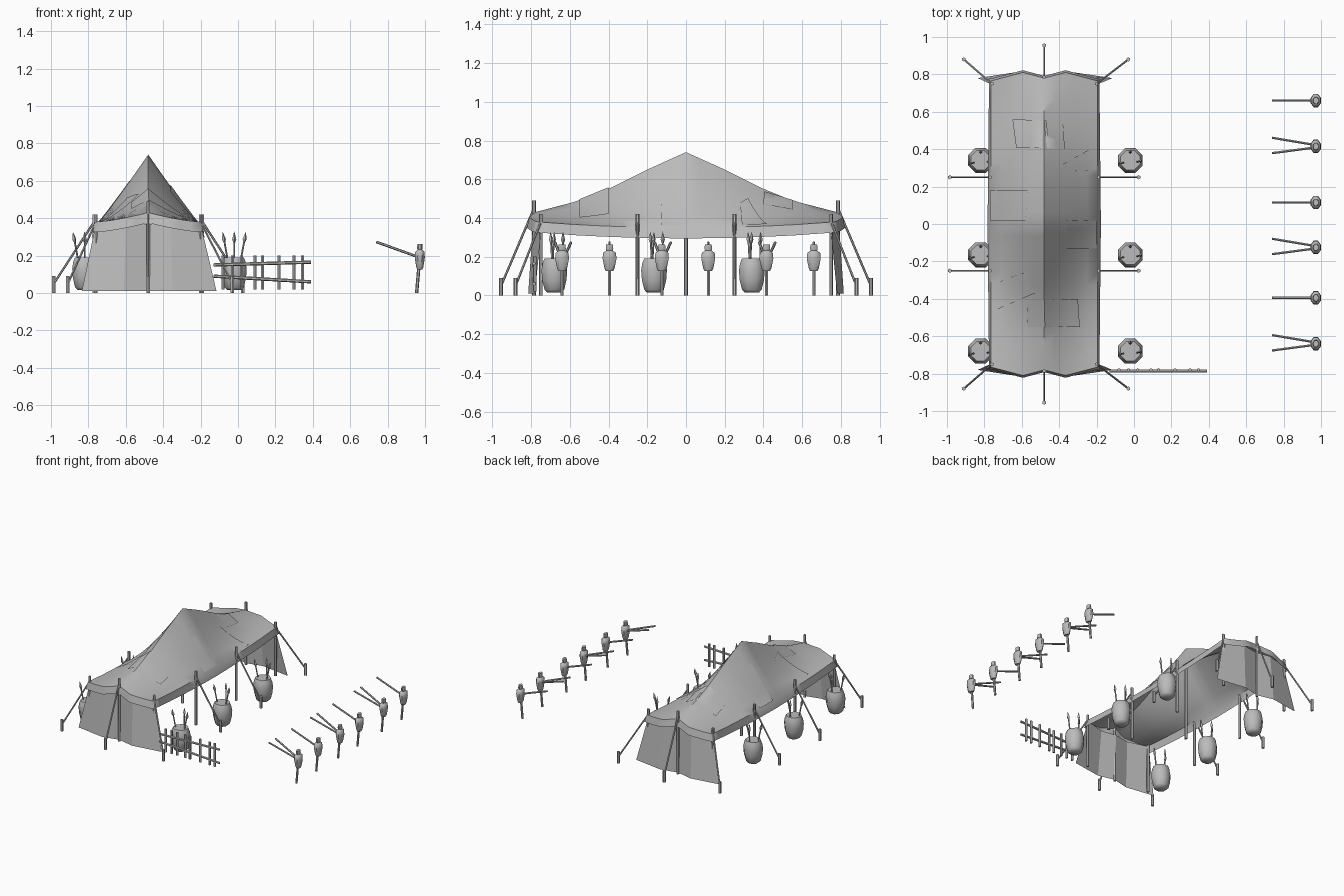
import bpy, bmesh, math
from mathutils import Vector

cube = bpy.data.objects.get("Cube")
if cube:
    bpy.data.objects.remove(cube)

grey = bpy.data.materials.new("plain_grey")
grey.use_nodes = True
grey.diffuse_color = (0.5, 0.5, 0.5, 1)
grey.node_tree.nodes["Principled BSDF"].inputs["Base Color"].default_value = (0.5, 0.5, 0.5, 1)

CX = -0.48      # tent centre line
HALF = 0.285    # canopy half width
END = 0.78      # canopy half length


def finish(name, bm, smooth=None):
    bmesh.ops.recalc_face_normals(bm, faces=bm.faces)
    mesh = bpy.data.meshes.new(name)
    bm.to_mesh(mesh)
    bm.free()
    mesh.materials.append(grey)
    ob = bpy.data.objects.new(name, mesh)
    bpy.context.collection.objects.link(ob)
    if smooth:
        bpy.ops.object.select_all(action='DESELECT')
        ob.select_set(True)
        bpy.context.view_layer.objects.active = ob
        bpy.ops.object.shade_smooth_by_angle(angle=math.radians(smooth))
    return ob


def rod(name, a, b, r, sides=6, tip=None):
    a, b = Vector(a), Vector(b)
    bm = bmesh.new()
    bmesh.ops.create_cone(bm, cap_ends=True, segments=sides, radius1=r,
                          radius2=r if tip is None else tip, depth=(b - a).length)
    ob = finish(name, bm)
    ob.location = (a + b) / 2
    ob.rotation_mode = 'QUATERNION'
    ob.rotation_quaternion = (b - a).to_track_quat('Z', 'Y')
    return ob


def lathe(name, profile, loc, sides=8, squash=1.0):
    bm = bmesh.new()
    rings = [[bm.verts.new((r * squash * math.cos(math.tau * (i + .5) / sides),
                            r * math.sin(math.tau * (i + .5) / sides), z))
              for i in range(sides)] for r, z in profile]
    for lo, hi in zip(rings, rings[1:]):
        for i in range(sides):
            j = (i + 1) % sides
            bm.faces.new((lo[i], lo[j], hi[j], hi[i]))
    bm.faces.new(rings[0])
    bm.faces.new(rings[-1])
    ob = finish(name, bm, 50)
    ob.location = loc
    return ob


def sheet(name, rows, smooth=None):
    bm = bmesh.new()
    grid = [[bm.verts.new(p) for p in row] for row in rows]
    for r0, r1 in zip(grid, grid[1:]):
        for i in range(len(r0) - 1):
            bm.faces.new((r0[i], r0[i + 1], r1[i + 1], r1[i]))
    return finish(name, bm, smooth)


def interp(table, t):
    for (t0, v0), (t1, v1) in zip(table, table[1:]):
        if t <= t1:
            return v0 + (v1 - v0) * (t - t0) / (t1 - t0)
    return table[-1][1]


RIDGE = [(0, .74), (.2, .65), (.4, .55), (.55, .49), (.78, .43)]
SCALLOP = [(0, .78), (.4, .81), (1, .765)]


def roof(x, y):
    u = min(abs(x - CX) / HALF, 1)
    k = min(abs(y) / END, 1)
    eave = .35 + .03 * k * k
    return eave + (interp(RIDGE, abs(y)) - eave) * (1 - u) ** (1.05 + .4 * k)


# Canopy with a hanging valance on every edge
N, M = 10, 24
rows = []
for j in range(-1, M + 2):
    v = max(-1, min(1, 2 * j / M - 1))
    row = []
    for i in range(-1, N + 2):
        u = max(-1, min(1, 2 * i / N - 1))
        x, y = CX + HALF * u, END * v
        z = roof(x, y)
        y = v * interp(SCALLOP, abs(u)) if abs(v) > .8 else y
        on_side, on_end = i in (-1, N + 1), j in (-1, M + 1)
        if on_side:
            x += math.copysign(.018 - .008 * abs(v), u)
        if on_end:
            y += math.copysign(.012, v)
        if on_side or on_end:
            z -= .055
        row.append((x, y, z))
    rows.append(row)
sheet("canopy", rows, 40)


# Cloth patches lying on the canopy
def patch(corners, n=6):
    a, b, c, d = [Vector(p) for p in corners]
    rows = []
    for j in range(n + 1):
        row = []
        for i in range(n + 1):
            p = a.lerp(b, i / n).lerp(d.lerp(c, i / n), j / n)
            row.append((p.x, p.y, roof(p.x, p.y) + .009))
        rows.append(row)
    sheet("cloth_patch", rows, 40)


patch([(-.65, .56), (-.38, .55), (-.37, .4), (-.63, .41)])
patch([(-.77, .18), (-.57, .18), (-.58, .02), (-.77, .02)])
patch([(-.36, .02), (-.2, .02), (-.2, -.13), (-.36, -.13)])
patch([(-.75, -.32), (-.59, -.26), (-.53, -.37), (-.74, -.46)])
patch([(-.57, -.4), (-.3, -.4), (-.29, -.55), (-.57, -.55)])
patch([(-.38, .32), (-.2, .42), (-.2, .29), (-.34, .28)])

# End curtains, stakes, poles and guy ropes
for s in (-1, 1):
    top = [(-.28, .745), (-.12, .79), (0, .77), (.12, .79), (.28, .745)]
    foot = [(-.355, .78), (-.13, .815), (0, .785), (.13, .815), (.365, .78)]
    sheet("end_curtain", [[(CX + x, s * y, .37) for x, y in top],
                          [(CX + x, s * y, .01) for x, y in foot]])
    supports = [((CX, s * .785), .49, (CX, s * .955))]
    for t in (-1, 1):
        supports.append(((CX + t * .28, s * .75), .42, (CX + .01 + t * .44, s * .88)))
        supports.append(((CX + t * .29, s * .25), .42, (CX + t * .505, s * .25)))
    for (px, py), h, (gx, gy) in supports:
        rod("tent_pole", (px, py, 0), (px, py, h), .01)
        rod("ground_stake", (gx, gy, 0), (gx, gy, .09), .011)
        rod("guy_rope", (px, py, h - .04), (gx, gy, .05), .006)
rod("centre_pole", (CX, 0, 0), (CX, 0, .72), .011)

# Barrels holding spears
for x in (-.02, -.82):
    for y in (-.68, -.165, .34):
        lathe("barrel", [(.04, .015), (.055, .03), (.068, .08), (.072, .13),
                         (.066, .165), (.056, .19)], (x, y, 0))
        for dx, dy, lean in ((-.03, -.01, -.022), (.03, -.01, .022), (0, .045, 0)):
            a = Vector((x + dx, y + dy, .15))
            b = Vector((x + dx + lean, y + dy + lean * .3, .27))
            axis = (b - a).normalized()
            rod("spear_shaft", a, b, .005)
            rod("spear_head_base", b, b + axis * .018, .005, 4, .011)
            rod("spear_head_tip", b + axis * .018, b + axis * .06, .011, 4, 0)

# Fence beside the entrance
for x in (-.08, -.03, .02, .09, .13, .22, .3, .345):
    rod("fence_post", (x, -.78, .02), (x, -.78, .2), .009)
rod("fence_top_rail", (-.13, -.785, .15), (.39, -.785, .165), .009)
rod("fence_low_rail", (-.13, -.785, .09), (.39, -.785, .06), .009)

# Row of training dummies, alternating one and two arms
for i, y in enumerate((.66, .415, .115, -.125, -.395, -.64)):
    rod("dummy_post", (.955, y, 0), (.968, y, .15), .009)
    lathe("dummy_body", [(.02, .125), (.028, .14), (.039, .19), (.036, .22),
                         (.018, .232), (.021, .24), (.019, .262)], (.972, y, 0), 8, .75)
    for dy in ((0,) if i % 2 == 0 else (-.036, .046)):
        rod("dummy_arm", (.985, y + dy * .1, .185), (.74, y + dy, .273), .007)
